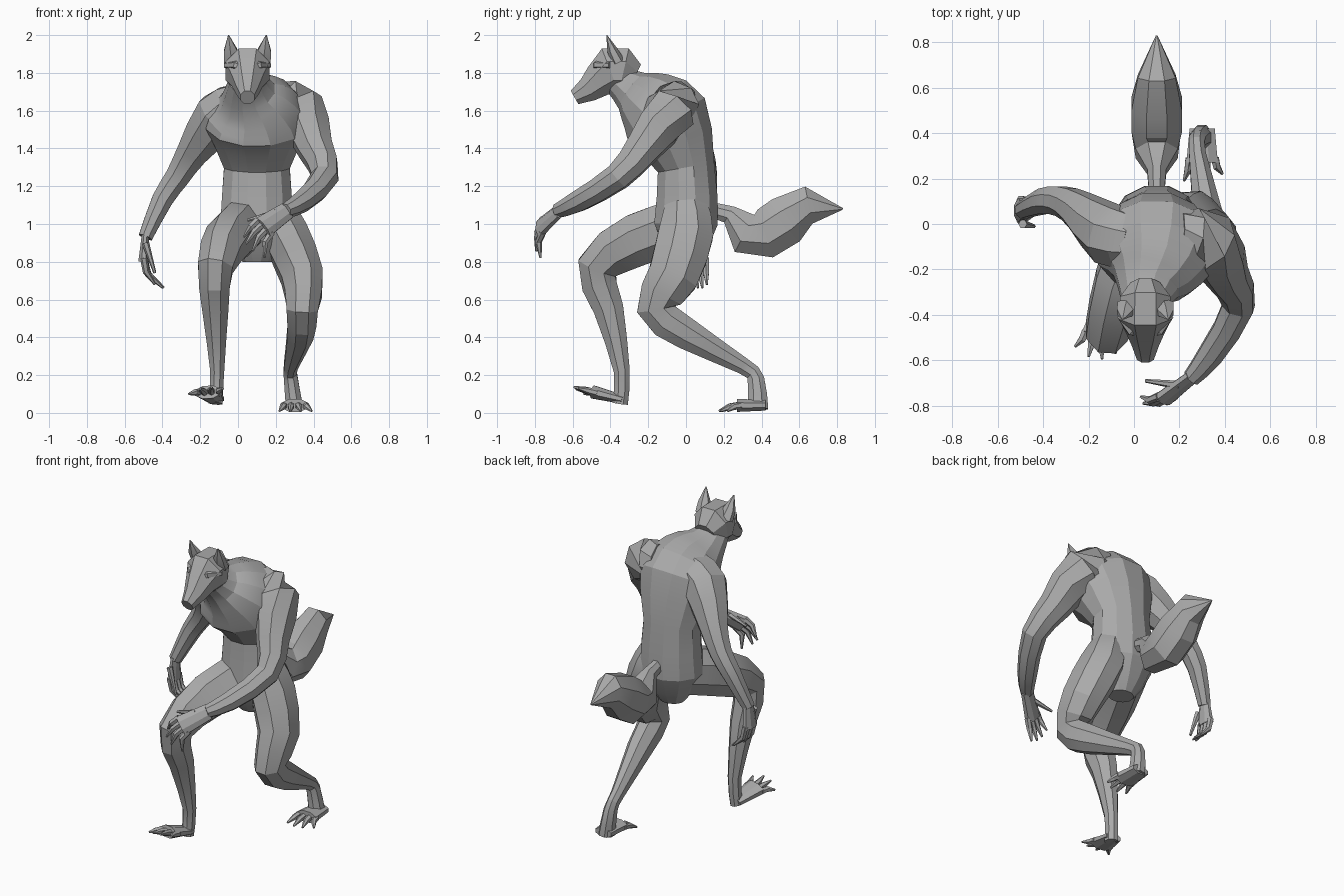
import bpy
import math
from mathutils import Vector

default_cube = bpy.data.objects.get("Cube")
if default_cube:
    bpy.data.objects.remove(default_cube, do_unlink=True)

# One plain fur colour
fur = bpy.data.materials.new("grey_fur")
fur.use_nodes = True
grey = (.4, .4, .4, 1)
fur.diffuse_color = grey
fur.node_tree.nodes["Principled BSDF"].inputs["Base Color"].default_value = grey

SIDE = Vector((1, 0, 0))
DEPTH = Vector((0, 1, 0))


def add_midpoints(stations):
    """Insert a curved halfway station between each pair of stations."""
    points = [Vector(station) for station in stations]
    last = len(points) - 1
    curved = []
    for i in range(last):
        before, start = points[max(i - 1, 0)], points[i]
        end, after = points[i + 1], points[min(i + 2, last)]
        halfway = (start + end) / 2
        outer = (before + after) / 2
        curved += [start, halfway + (halfway - outer) / 8]
    return curved + [points[last]]


def loft(name, stations, axis=SIDE, depth_ratio=1.0, sides=8):
    """Skin rings along a path of stations (x, y, z, half width)."""
    centres = [Vector(station[:3]) for station in stations]
    last = len(centres) - 1
    verts, faces = [], []
    for i, centre in enumerate(centres):
        tangent = (centres[min(i + 1, last)] - centres[max(i - 1, 0)]).normalized()
        across = (axis - tangent * axis.dot(tangent)).normalized()
        upward = tangent.cross(across) * depth_ratio
        radius = stations[i][3]
        for k in range(sides):
            angle = math.tau * (k + .5) / sides
            offset = across * math.cos(angle) + upward * math.sin(angle)
            verts.append(centre + offset * radius)
    for i in range(last):
        for k in range(sides):
            a, b = i * sides + k, i * sides + (k + 1) % sides
            faces.append((a, b, b + sides, a + sides))
    faces.append(tuple(reversed(range(sides))))
    faces.append(tuple(range(last * sides, (last + 1) * sides)))

    mesh = bpy.data.meshes.new(name)
    mesh.from_pydata(verts, [], faces)
    mesh.update()
    mesh.materials.append(fur)
    part = bpy.data.objects.new(name, mesh)
    bpy.context.collection.objects.link(part)
    bpy.ops.object.select_all(action="DESELECT")
    part.select_set(True)
    bpy.context.view_layer.objects.active = part
    bpy.ops.object.shade_smooth_by_angle(angle=math.radians(20))


def limb(name, stations, axis=SIDE, depth_ratio=1.0, sides=8):
    """A loft whose joints are rounded by extra rings."""
    loft(name, add_midpoints(stations), axis, depth_ratio, sides)


def on_plane(x, rows):
    """Give rows of (y, z, half width) a shared x."""
    return [(x, *row) for row in rows]


def paw(name, digit_name, heel, knuckles, first_tip, last_tip, reach, axis=SIDE):
    """A flat palm or sole with four tapering digits fanned from its end."""
    loft(name, [heel, knuckles], axis, depth_ratio=.5)
    across = axis.normalized() * knuckles[3]
    base = Vector(knuckles[:3])
    forward = (base - Vector(heel[:3])).normalized()
    count = 4
    for i in range(count):
        t = i / (count - 1)
        root = base - forward * .02 + across * (t - .5) * 1.5
        tip = Vector(first_tip).lerp(Vector(last_tip), t)
        tip += Vector(reach) * math.sin(math.pi * t)
        # Digits leave along the paw, then bend towards their tips
        straight = root + forward * (tip - root).length / 2
        middle = (root.lerp(tip, .5) + straight) / 2
        loft(f"{digit_name}_{i + 1}",
             [(*root, .02), (*middle, .018), (*tip, .006)], axis, sides=6)


# Torso, from crotch up the hunched back into the neck
limb("torso", [
    (.1, 0, .8, .08),
    (.1, 0, 1, .2),
    (.1, 0, 1.3, .18),
    (.1, -.1, 1.54, .28),
    (.09, -.2, 1.64, .22),
    (.06, -.28, 1.7, .14),
    (.05, -.36, 1.76, .1),
], depth_ratio=.87, sides=12)

# Head and muzzle
head_x = .05
loft("head", on_plane(head_x, [
    (-.27, 1.78, .07),
    (-.33, 1.81, .12),
    (-.4, 1.81, .125),
    (-.46, 1.76, .09),
    (-.52, 1.71, .065),
    (-.59, 1.67, .04),
]), depth_ratio=1.1)

# Ears and brow ridges
for side, label in ((1, "left"), (-1, "right")):
    loft(f"{label}_ear", [
        (head_x + side * .08, -.36, 1.86, .05),
        (head_x + side * .09, -.39, 1.92, .04),
        (head_x + side * .1, -.42, 2, .003),
    ], depth_ratio=.7, sides=6)
    loft(f"{label}_brow", [
        (head_x, -.48, 1.82, .02),
        (head_x + side * .06, -.47, 1.84, .025),
        (head_x + side * .11, -.4, 1.84, .02),
    ], axis=DEPTH, sides=6)

# Left arm, reaching forward across the body
hand_axis = Vector((1, 0, -1))
limb("left_arm", [
    (.2, -.05, 1.65, .11),
    (.33, -.08, 1.6, .14),
    (.41, -.23, 1.4, .1),
    (.46, -.36, 1.25, .075),
    (.34, -.57, 1.12, .06),
    (.25, -.68, 1.07, .04),
], axis=hand_axis)
paw("left_hand", "left_finger", (.26, -.67, 1.07, .05), (.13, -.77, .98, .065),
    first_tip=(.03, -.76, .93), last_tip=(.14, -.77, .82),
    reach=(-.03, -.03, 0), axis=hand_axis)
loft("left_thumb", [(.2, -.71, 1.06, .02), (.05, -.69, 1.02, .008)],
     axis=hand_axis, sides=6)

# Right arm, hanging out to the side
limb("right_arm", [
    (0, -.08, 1.63, .12),
    (-.1, -.05, 1.57, .14),
    (-.24, .06, 1.38, .09),
    (-.32, .1, 1.25, .07),
    (-.4, .1, 1.13, .06),
    (-.49, .06, .93, .04),
], axis=DEPTH)
paw("right_hand", "right_finger", (-.49, .06, .95, .04), (-.5, .06, .8, .06),
    first_tip=(-.44, .04, .68), last_tip=(-.42, .11, .68),
    reach=(.04, 0, -.02), axis=DEPTH)
loft("right_thumb", [(-.49, 0, .9, .02), (-.44, -.01, .74, .008)],
     axis=DEPTH, sides=6)

# Right leg, lifted forward
limb("right_leg", [
    (.05, 0, 1, .13),
    (-.05, -.25, .92, .13),
    (-.12, -.47, .77, .1),
    (-.12, -.41, .55, .075),
    (-.11, -.34, .22, .04),
    (-.12, -.35, .05, .04),
], depth_ratio=1.15)
paw("right_foot", "right_toe", (-.12, -.33, .07, .05), (-.16, -.49, .11, .075),
    first_tip=(-.26, -.54, .1), last_tip=(-.08, -.57, .13), reach=(0, -.04, .02))

# Left leg, trailing behind
limb("left_leg", [
    (.2, 0, 1.1, .1),
    (.25, 0, .95, .13),
    (.34, -.07, .72, .12),
    (.34, -.16, .55, .09),
    (.33, 0, .42, .075),
    (.28, .3, .25, .04),
    (.28, .37, .18, .04),
    (.3, .38, .02, .05),
], depth_ratio=1.2)
paw("left_foot", "left_toe", (.3, .42, .04, .06), (.3, .27, .04, .075),
    first_tip=(.22, .19, .01), last_tip=(.39, .22, .01), reach=(0, -.03, 0))

# Bushy tail
loft("tail", on_plane(.1, [
    (.12, 1.08, .035),
    (.23, 1.05, .045),
    (.31, .95, .1),
    (.42, .95, .12),
    (.53, 1.02, .12),
    (.65, 1.1, .09),
    (.83, 1.08, .004),
]), depth_ratio=1.2)
